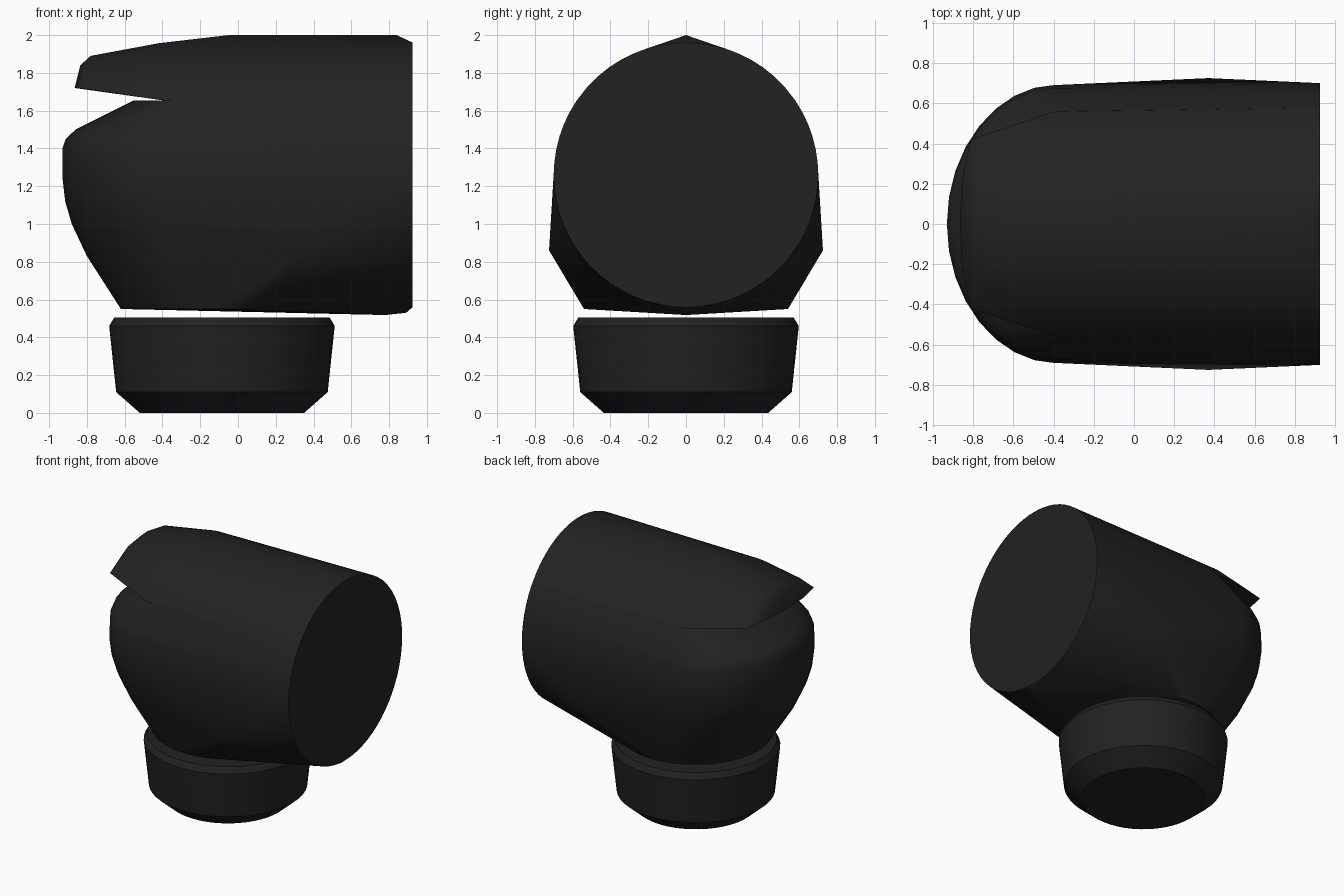
import bpy, bmesh
from math import cos, sin, tau, sqrt, radians

if "Cube" in bpy.data.objects:
    bpy.data.objects.remove(bpy.data.objects["Cube"])

AXIS_Z, R, FACE = 1.26, 0.70, 0.925   # barrel axis height, radius, front face x
SPLIT = 1.655                         # seam height between body and hood

mat = bpy.data.materials.new("black_plastic")
mat.diffuse_color = (0.016, 0.016, 0.016, 1)
mat.use_nodes = True
mat.node_tree.nodes["Principled BSDF"].inputs["Base Color"].default_value = mat.diffuse_color


def width(z):
    """Half width of the barrel at height z."""
    return sqrt(max(R * R - (z - AXIS_Z) ** 2, 0))


def mirrored(points):
    return points + [(x, -y, z) for x, y, z in points if y]


def hull(name, points, angle=38):
    """Closed convex shell around the given points."""
    bm = bmesh.new()
    for p in points:
        bm.verts.new(p)
    bmesh.ops.remove_doubles(bm, verts=bm.verts[:], dist=0.0005)
    bmesh.ops.convex_hull(bm, input=bm.verts[:])
    loose = [v for v in bm.verts if not v.link_faces]
    bmesh.ops.delete(bm, geom=loose, context='VERTS')
    bmesh.ops.dissolve_limit(bm, angle_limit=radians(0.5),
                             verts=bm.verts[:], edges=bm.edges[:])
    bmesh.ops.recalc_face_normals(bm, faces=bm.faces[:])
    me = bpy.data.meshes.new(name)
    bm.to_mesh(me)
    bm.free()
    me.materials.append(mat)
    ob = bpy.data.objects.new(name, me)
    bpy.context.collection.objects.link(ob)
    bpy.ops.object.select_all(action='DESELECT')
    ob.select_set(True)
    bpy.context.view_layer.objects.active = ob
    bpy.ops.object.shade_smooth_by_angle(angle=radians(angle))
    return ob


def disc(cx, z, r, n=48):
    return [(cx + r * cos(tau * i / n), r * sin(tau * i / n), z) for i in range(n)]


# Mounting foot: stepped round cup
foot = []
for z, r in [(0, 0.435), (0.11, 0.56), (0.46, 0.597), (0.505, 0.57)]:
    foot += disc(-0.085, z, r)
hull("mounting_foot", foot, 32)

# Body: round bottom and rounded back blended into a horizontal barrel
body = disc(-0.08, 0.55, 0.54)
n = 64
for i in range(n):
    a = tau * i / n
    z = AXIS_Z + R * sin(a)
    if z < SPLIT:
        body.append((FACE, R * cos(a), z))
body += [(FACE, s * width(SPLIT), SPLIT) for s in (1, -1)]
body += [(0.78, 0, 0.518), (0.89, 0, 0.53)]
body += mirrored([(0.37, 0.725, 0.86)])

# Back of body: plan curve repeated at each height (z, rearmost x, half width)
for z, back, w in [(0.83, -0.80, 0.62), (1.0, -0.88, 0.66), (1.12, -0.915, 0.68),
                   (1.25, -0.93, 0.69), (1.40, -0.93, 0.675), (1.45, -0.912, 0.66),
                   (1.50, -0.86, 0.64), (SPLIT, -0.55, 0.56)]:
    reach = 0.53 if z < 1.6 else 0.25
    for i in range(17):
        a = tau / 4 * (i / 8 - 1)
        body.append((back + reach * (1 - cos(a) ** 1.05), w * sin(a), z))
hull("camera_body", body)

# Hood: upper slice of the barrel with a ridge, overhanging the back
hood = []
edge = width(SPLIT)
for x, s in [(FACE, 1.0), (-0.40, 0.965)]:
    for i in range(21):
        y = edge * (i / 10 - 1)
        hood.append((x, y * s, SPLIT + (sqrt(R * R - y * y) + AXIS_Z - SPLIT) * s))
hood += [(0.84, 0, 2.0), (-0.05, 0, 2.0), (-0.42, 0, 1.957)]
hood += mirrored([
    (-0.865, 0, 1.72), (-0.855, 0.22, 1.72), (-0.81, 0.42, 1.715),
    (-0.835, 0, 1.84), (-0.825, 0.18, 1.825), (-0.785, 0.36, 1.76),
    (-0.78, 0, 1.89), (-0.765, 0.19, 1.865), (-0.73, 0.36, 1.79)])
hull("hood", hood)
